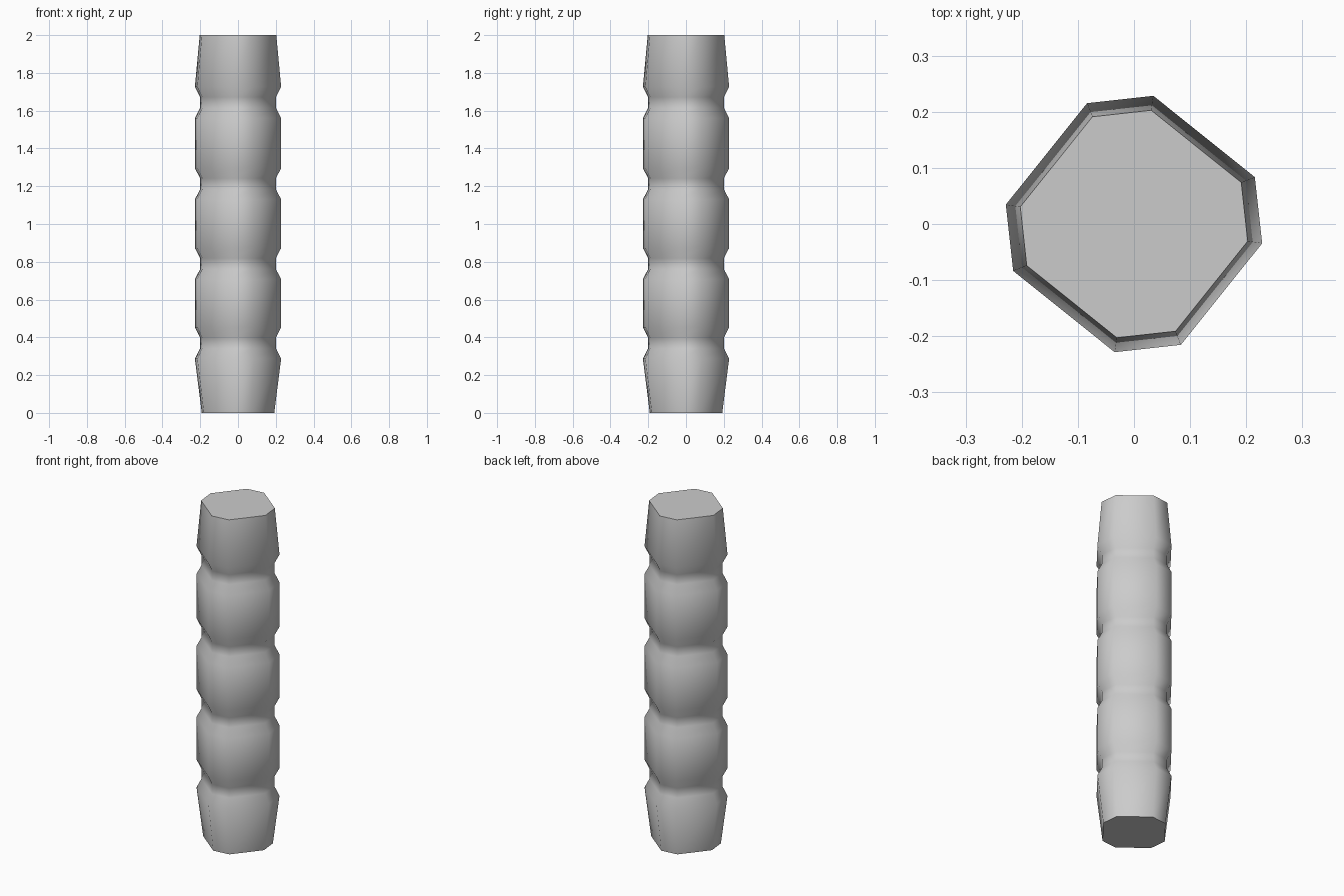
import bpy, bmesh, math

if "Cube" in bpy.data.objects:
    bpy.data.objects.remove(bpy.data.objects["Cube"])

# Ring profile of the segmented post: (height, radius)
WIDE, NARROW = 0.231, 0.203
profile = [(0.0, 0.194)]
for groove in (0.37, 0.79, 1.213, 1.643):
    profile += [(groove - 0.083, WIDE), (groove - 0.029, NARROW),
                (groove + 0.029, NARROW), (groove + 0.083, WIDE)]
profile.append((2.0, 0.205))

# Uneven octagon with alternating short and long sides
angles = [math.radians(90 * k + a) for k in range(4) for a in (-8.6, 21.2)]

# Loft the octagon through the profile and cap both ends
bm = bmesh.new()
rings = [[bm.verts.new((r * math.cos(a), r * math.sin(a), z)) for a in angles]
         for z, r in profile]
for low, high in zip(rings, rings[1:]):
    for i in range(8):
        j = (i + 1) % 8
        bm.faces.new((low[i], low[j], high[j], high[i]))
bm.faces.new(rings[0][::-1])
bm.faces.new(rings[-1])
mesh = bpy.data.meshes.new("segmented_post")
bm.to_mesh(mesh)
bm.free()

post = bpy.data.objects.new("segmented_post", mesh)
bpy.context.collection.objects.link(post)
bpy.context.view_layer.objects.active = post
post.select_set(True)

# Smooth sides, sharp end caps
bpy.ops.object.shade_smooth_by_angle(angle=math.radians(65))
